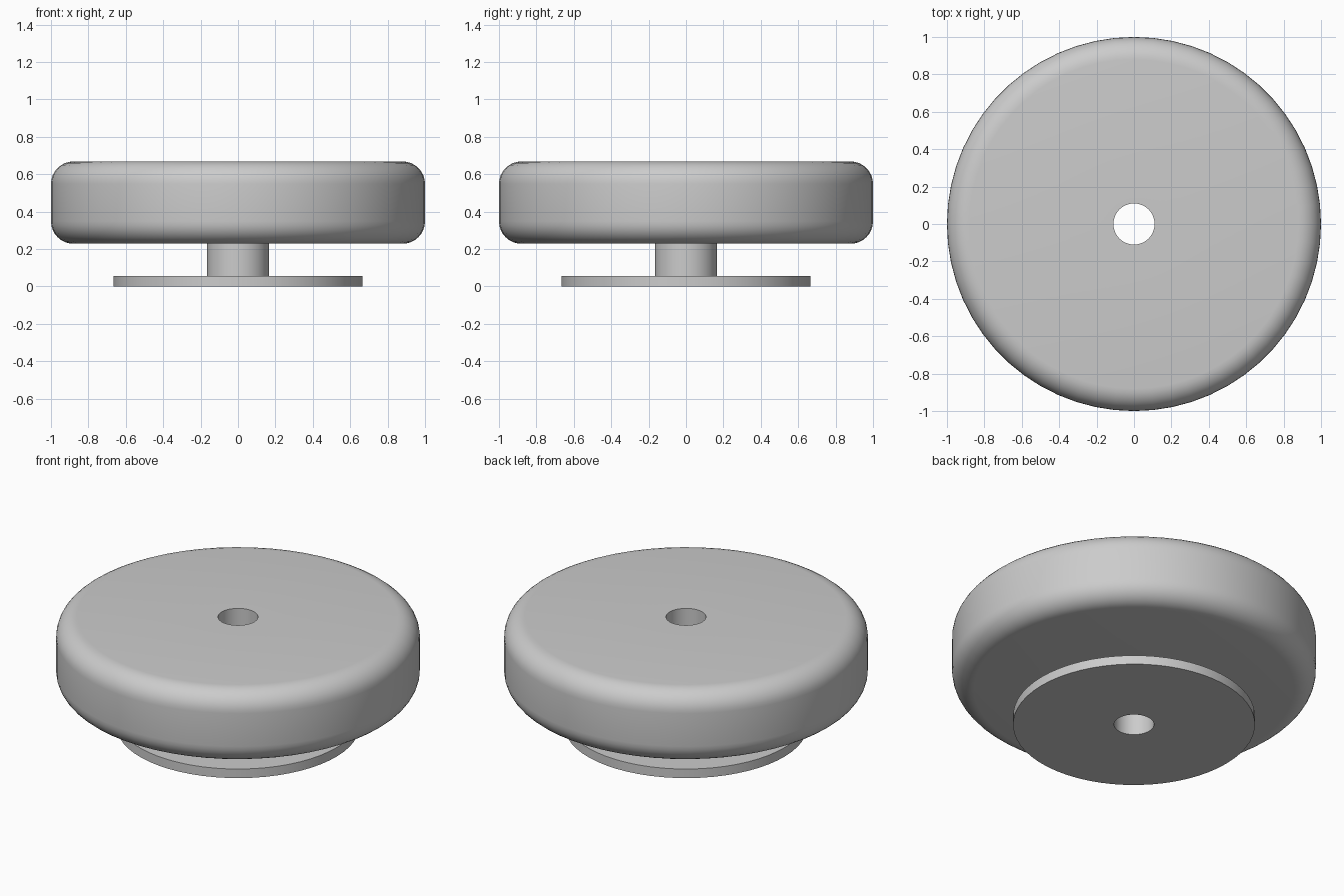
import bpy, bmesh, math

cube = bpy.data.objects.get("Cube")
if cube:
    bpy.data.objects.remove(cube, do_unlink=True)

SEGMENTS = 60
BORE, STEM, FLANGE, RIM = 0.11, 0.165, 0.665, 1.0
FLANGE_TOP, WHEEL_BOTTOM, WHEEL_TOP = 0.055, 0.228, 0.668
FILLET = 0.12

grey = bpy.data.materials.new("plain grey")
grey.use_nodes = True
colour = (0.6, 0.6, 0.6, 1)
grey.diffuse_color = colour
grey.node_tree.nodes["Principled BSDF"].inputs["Base Color"].default_value = colour


def lathe(name, profile):
    """Turn a (radius, height) profile, listed bottom to top on its outside, around z."""
    bm = bmesh.new()
    rings = []
    for r, z in profile:
        angles = [2 * math.pi * i / SEGMENTS for i in range(SEGMENTS)]
        rings.append([bm.verts.new((r * math.cos(a), r * math.sin(a), z)) for a in angles])
    for low, high in zip(rings, rings[1:]):
        for i in range(SEGMENTS):
            j = (i + 1) % SEGMENTS
            bm.faces.new((low[i], low[j], high[j], high[i]))
    mesh = bpy.data.meshes.new(name)
    bm.to_mesh(mesh)
    bm.free()
    mesh.materials.append(grey)
    obj = bpy.data.objects.new(name, mesh)
    bpy.context.collection.objects.link(obj)
    bpy.ops.object.select_all(action="DESELECT")
    obj.select_set(True)
    bpy.context.view_layer.objects.active = obj
    bpy.ops.object.shade_smooth_by_angle(angle=math.radians(30))


def corner(z, start):
    """Quarter-circle fillet on the rim, starting at the given angle in degrees."""
    angles = [math.radians(start + 90 * i / 8) for i in range(9)]
    return [(RIM - FILLET + FILLET * math.cos(a), z + FILLET * math.sin(a)) for a in angles]


# Wheel with rounded rim
lathe("wheel", [(STEM, WHEEL_BOTTOM)] + corner(WHEEL_BOTTOM + FILLET, -90)
      + corner(WHEEL_TOP - FILLET, 0) + [(BORE, WHEEL_TOP)])

# Stem between the wheel and the flange
lathe("stem", [(STEM, FLANGE_TOP), (STEM, WHEEL_BOTTOM)])

# Thin base flange
lathe("flange", [(BORE, 0), (FLANGE, 0), (FLANGE, FLANGE_TOP), (STEM, FLANGE_TOP)])

# Bore running through all parts, facing inward
lathe("bore", [(BORE, WHEEL_TOP), (BORE, 0)])
